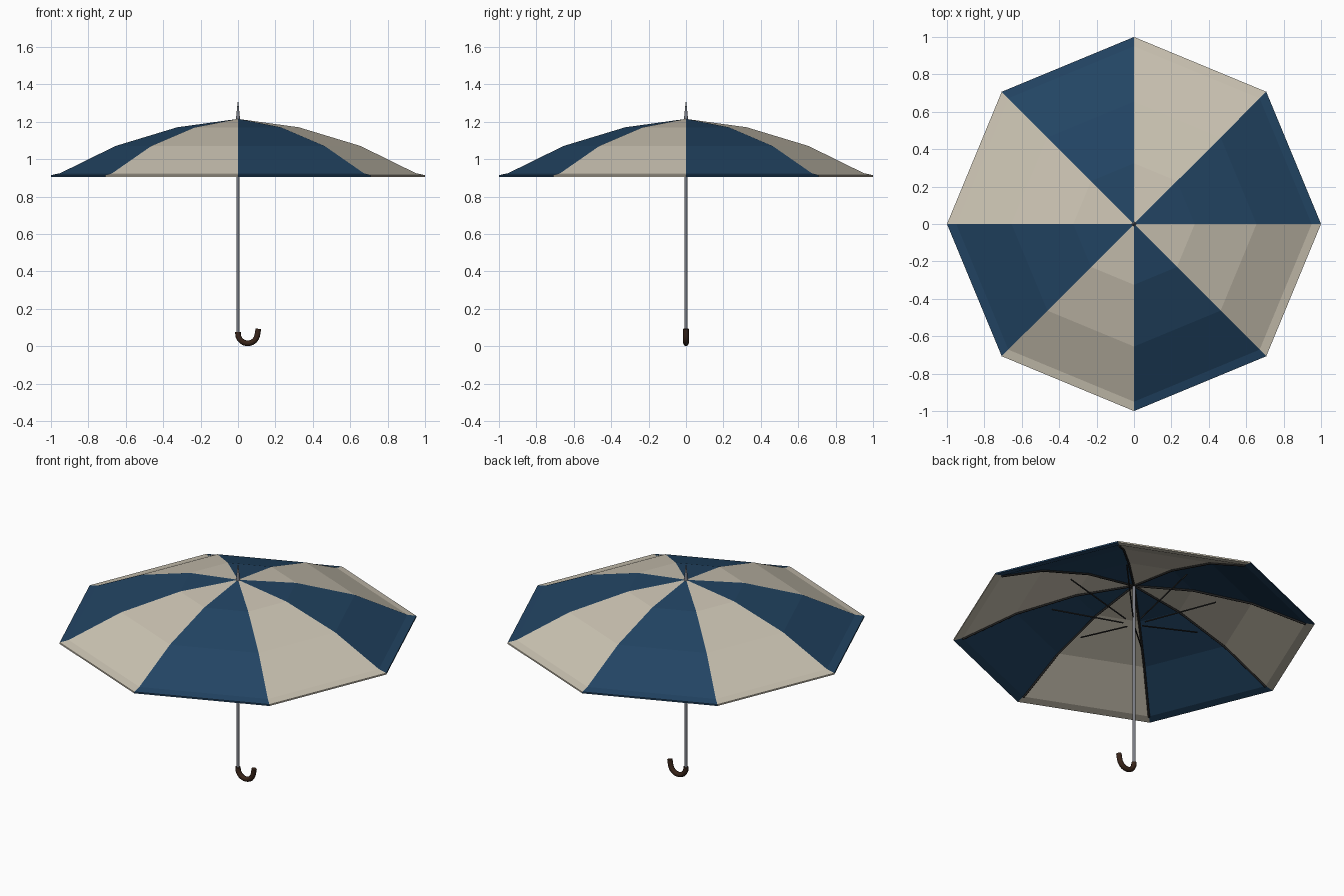
import bpy, bmesh
from math import cos, sin, radians, tau
from mathutils import Vector

if "Cube" in bpy.data.objects:
    bpy.data.objects.remove(bpy.data.objects["Cube"])


def material(name, rgb):
    m = bpy.data.materials.new(name)
    m.diffuse_color = (*rgb, 1)
    m.use_nodes = True
    m.node_tree.nodes["Principled BSDF"].inputs["Base Color"].default_value = m.diffuse_color
    return m


NAVY = material("navy_cloth", (0.016, 0.058, 0.125))
BEIGE = material("beige_cloth", (0.60, 0.55, 0.45))
STEEL = material("steel", (0.20, 0.21, 0.24))
BLACK = material("dark_metal", (0.02, 0.02, 0.02))
WOOD = material("dark_wood", (0.04, 0.018, 0.01))
PANELS = 8


def add_mesh(name, bm, mats):
    bmesh.ops.recalc_face_normals(bm, faces=bm.faces)
    me = bpy.data.meshes.new(name)
    bm.to_mesh(me)
    bm.free()
    for m in mats:
        me.materials.append(m)
    ob = bpy.data.objects.new(name, me)
    bpy.context.collection.objects.link(ob)
    return ob


def tube(name, points, radius, mat, resolution=1):
    """Swept round bar with capped ends along a point list."""
    cu = bpy.data.curves.new(name, "CURVE")
    cu.dimensions = "3D"
    cu.bevel_depth = radius
    cu.bevel_resolution = resolution
    cu.use_fill_caps = True
    sp = cu.splines.new("POLY")
    sp.points.add(len(points) - 1)
    for p, co in zip(sp.points, points):
        p.co = (*co, 1)
    cu.materials.append(mat)
    ob = bpy.data.objects.new(name, cu)
    bpy.context.collection.objects.link(ob)
    return ob


def cone(name, r1, r2, z1, z2, mat, sides=12):
    bm = bmesh.new()
    bmesh.ops.create_cone(bm, cap_ends=True, segments=sides,
                          radius1=r1, radius2=r2, depth=z2 - z1)
    bmesh.ops.translate(bm, verts=bm.verts, vec=(0, 0, (z1 + z2) / 2))
    return add_mesh(name, bm, [mat])


def polar(r, z, i):
    a = tau * i / PANELS
    return Vector((r * cos(a), r * sin(a), z))


# canopy: thin eight-sided dome with alternating panels
dome = [(0, 1.215), (0.325, 1.17), (0.655, 1.07), (0.95, 0.925), (1.0, 0.914)]
under = [(r, z - 0.009) for r, z in reversed(dome)]
profile = dome + under
bm = bmesh.new()
for i in range(PANELS):
    for (r1, z1), (r2, z2) in zip(profile, profile[1:]):
        cos_list = [polar(r1, z1, i), polar(r2, z2, i),
                    polar(r2, z2, i + 1), polar(r1, z1, i + 1)]
        if r1 == 0:
            cos_list.pop()
        elif r2 == 0:
            cos_list.pop(2)
        f = bm.faces.new([bm.verts.new(c) for c in cos_list])
        f.material_index = i % 2
bmesh.ops.remove_doubles(bm, verts=bm.verts, dist=0.0005)
add_mesh("canopy", bm, [NAVY, BEIGE])

# ribs under the seams and stretchers from the shaft
for i in range(PANELS):
    tube(f"rib_{i + 1}", [polar(max(r, 0.01), z - 0.014, i) for r, z in dome[:4]],
         0.006, BLACK)
    tube(f"stretcher_{i + 1}", [polar(0.06, 0.97, i), polar(0.455, 1.075, i)],
         0.004, BLACK)

# shaft and top spike
cone("shaft", 0.008, 0.008, 0.06, 1.21, STEEL)
cone("top_spike", 0.012, 0.002, 1.205, 1.305, STEEL)

# hooked handle
c, zc = 0.052, 0.067
hook = [(0, 0, 0.075)]
hook += [(c + c * cos(radians(a)), 0, zc + c * sin(radians(a)))
         for a in range(180, 351, 17)]
hook.append((0.109, 0, 0.0925))
tube("handle", hook, 0.015, WOOD, 2)
